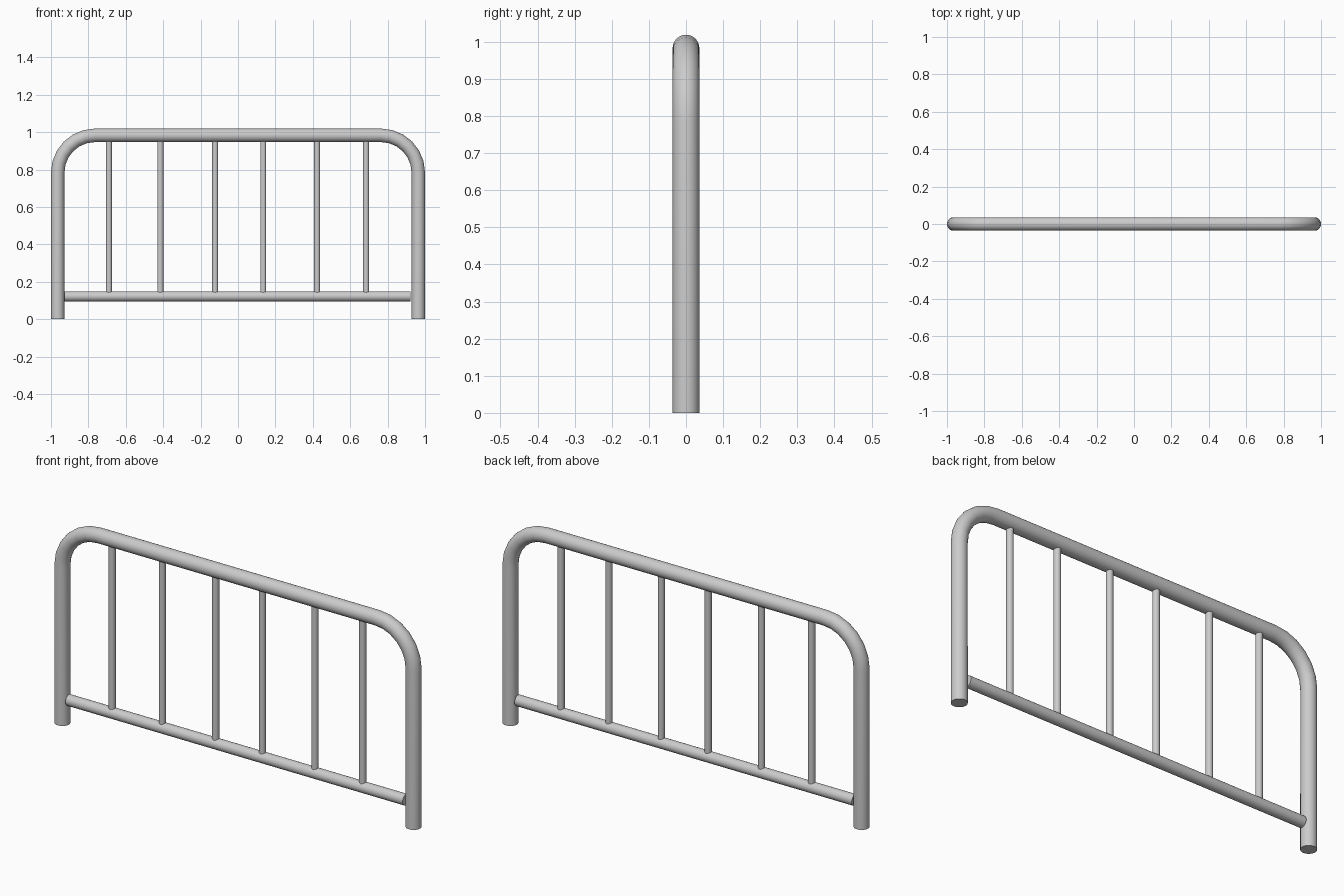
import bpy
from math import sin, cos, pi

if "Cube" in bpy.data.objects:
    bpy.data.objects.remove(bpy.data.objects["Cube"])


def finish(obj, name):
    obj.name = name
    bpy.ops.object.select_all(action='DESELECT')
    obj.select_set(True)
    bpy.context.view_layer.objects.active = obj
    bpy.ops.object.shade_smooth_by_angle(angle=0.7)


def tube(name, points, radius):
    """Capped round tube swept along a path."""
    curve = bpy.data.curves.new(name, 'CURVE')
    curve.dimensions = '3D'
    curve.bevel_depth = radius
    curve.bevel_resolution = 14
    curve.use_fill_caps = True
    spline = curve.splines.new('POLY')
    spline.points.add(len(points) - 1)
    for p, co in zip(spline.points, points):
        p.co = (*co, 1)
    obj = bpy.data.objects.new(name, curve)
    bpy.context.collection.objects.link(obj)
    bpy.ops.object.select_all(action='DESELECT')
    obj.select_set(True)
    bpy.context.view_layer.objects.active = obj
    bpy.ops.object.convert(target='MESH')
    finish(bpy.context.object, name)


# Outer hoop: two legs joined by rounded corners and a top rail
R, HALF_W, TOP, BEND, STEPS = 0.036, 0.964, 0.983, 0.2, 6
corner = [(HALF_W - BEND + BEND * cos(a), 0, TOP - BEND + BEND * sin(a))
          for a in (i * pi / 2 / STEPS for i in range(STEPS + 1))]
right = [(HALF_W, 0, 0)] + corner
left = [(-x, y, z) for x, y, z in reversed(right)]
tube("hoop_frame", right + left, R)

# Lower rail between the legs
tube("lower_rail", [(-0.928, 0, 0.122), (0.922, 0, 0.122)], 0.027)

# Slightly unevenly spaced upright bars
for i, x in enumerate((-0.69, -0.415, -0.122, 0.135, 0.423, 0.685)):
    tube(f"upright_bar_{i + 1}", [(x, 0, 0.139), (x, 0, 0.957)], 0.016)
